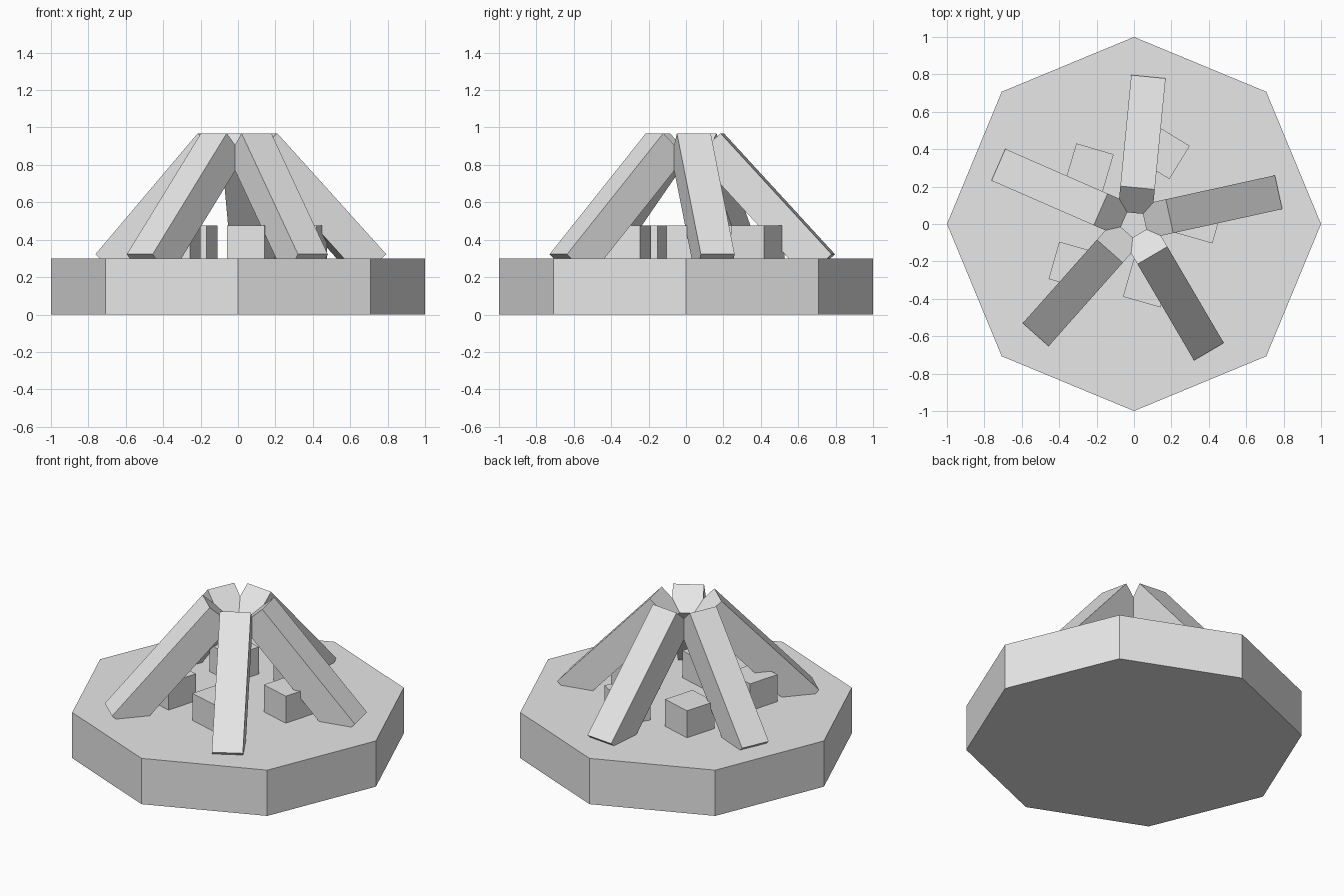
import bpy
from math import radians, cos, sin

cube = bpy.data.objects.get("Cube")
if cube:
    bpy.data.objects.remove(cube, do_unlink=True)

# One plain grey for everything
grey = bpy.data.materials.new("light_grey")
grey.use_nodes = True
colour = (0.8, 0.8, 0.8, 1)
grey.diffuse_color = colour
grey.node_tree.nodes["Principled BSDF"].inputs["Base Color"].default_value = colour


def finish(name):
    obj = bpy.context.object
    obj.name = name
    obj.data.materials.append(grey)
    return obj


def box(name, location, size, rotation):
    bpy.ops.mesh.primitive_cube_add(size=1, location=location, rotation=rotation)
    obj = finish(name)
    obj.scale = size
    return obj


# Eight-sided base slab
BASE_TOP = 0.3
bpy.ops.mesh.primitive_cylinder_add(vertices=8, radius=1, depth=BASE_TOP,
                                    location=(0, 0, BASE_TOP / 2))
finish("base")

# Five square logs leaning together, their feet sunk into the base
LOG_WIDTH, LOG_LENGTH, TILT = 0.185, 0.88, radians(47.3)
LOG_RADIUS, LOG_HEIGHT = 0.425, 0.583
for i in range(5):
    turn = radians(84.4 + 72 * i)
    box(f"log_{i + 1}",
        (LOG_RADIUS * cos(turn), LOG_RADIUS * sin(turn), LOG_HEIGHT),
        (LOG_LENGTH, LOG_WIDTH, LOG_WIDTH), (0, TILT, turn))

# Small blocks scattered between the logs: x, y, turn in degrees
BLOCK_SIZE, BLOCK_TOP = 0.208, 0.477
blocks = [(-0.238, 0.302, -16.5), (0.155, 0.383, -31.5), (0.348, 0.025, -16),
          (0.07, -0.317, -16), (-0.328, -0.223, -16)]
for i, (x, y, turn) in enumerate(blocks):
    box(f"block_{i + 1}", (x, y, BLOCK_TOP - BLOCK_SIZE / 2),
        (BLOCK_SIZE,) * 3, (0, 0, radians(turn)))
